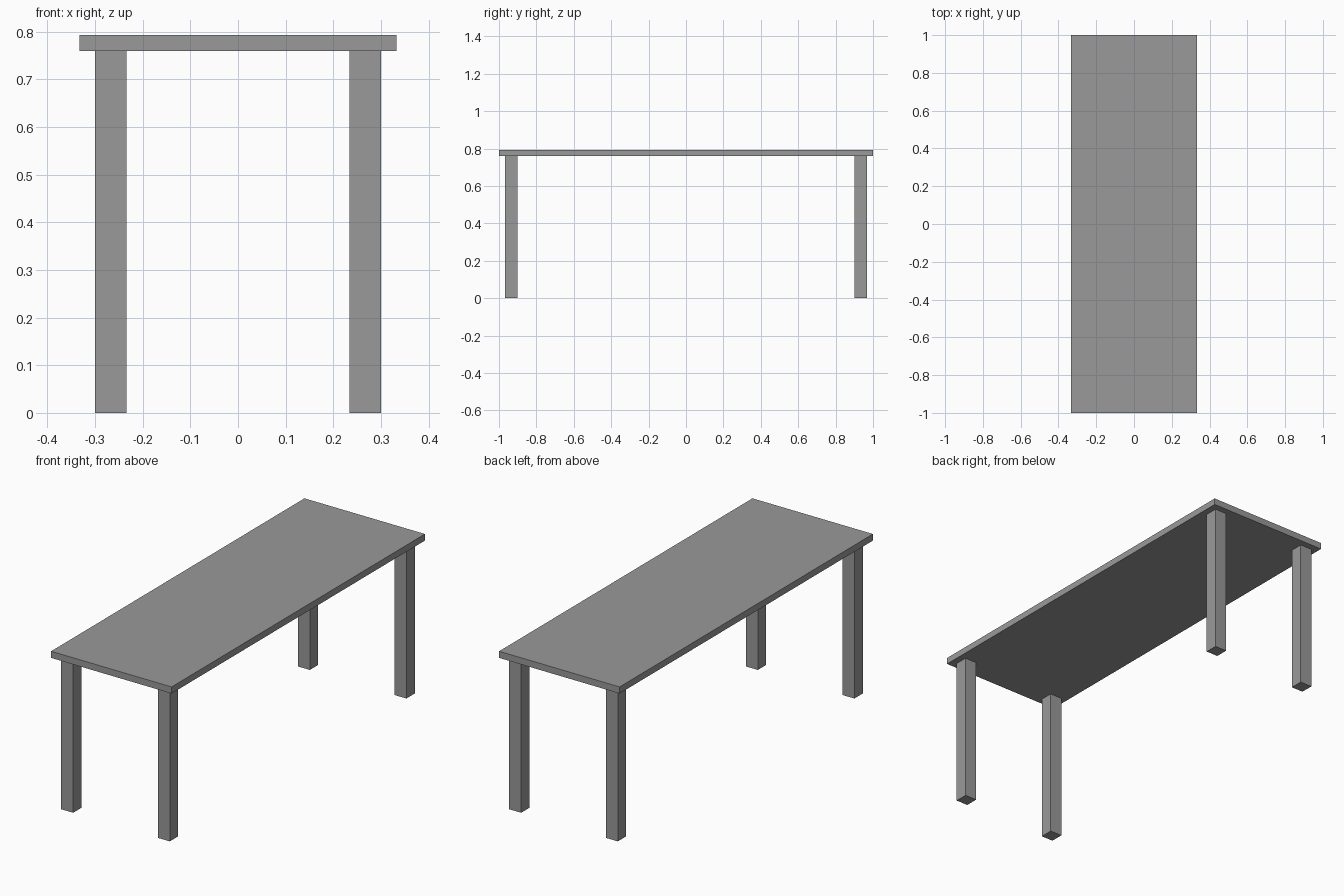
import bpy

# Remove the default cube
default = bpy.data.objects.get("Cube")
if default:
    bpy.data.objects.remove(default, do_unlink=True)

# Single flat grey
GREY = (0.32, 0.32, 0.32, 1.0)
grey = bpy.data.materials.new("plain_grey")
grey.use_nodes = True
grey.diffuse_color = GREY
grey.node_tree.nodes["Principled BSDF"].inputs["Base Color"].default_value = GREY

TOP_SIZE = (0.666, 2.0, 0.033)
LEG_WIDTH = 0.066
LEG_HEIGHT = 0.76
OVERHANG = 0.033


def box(name, size, centre):
    """Add a sharp-edged box with its scale applied."""
    bpy.ops.mesh.primitive_cube_add(size=1, location=centre)
    obj = bpy.context.object
    obj.name = obj.data.name = name
    obj.scale = size
    bpy.ops.object.transform_apply(location=False, rotation=False, scale=True)
    obj.data.materials.append(grey)
    return obj


# Table top
box("table_top", TOP_SIZE, (0, 0, LEG_HEIGHT + TOP_SIZE[2] / 2))

# Four square legs, set in from the edges
leg_x = TOP_SIZE[0] / 2 - OVERHANG - LEG_WIDTH / 2
leg_y = TOP_SIZE[1] / 2 - OVERHANG - LEG_WIDTH / 2
for end, sy in (("front", -1), ("back", 1)):
    for side, sx in (("left", 1), ("right", -1)):
        box(f"{end}_{side}_leg", (LEG_WIDTH, LEG_WIDTH, LEG_HEIGHT),
            (sx * leg_x, sy * leg_y, LEG_HEIGHT / 2))
